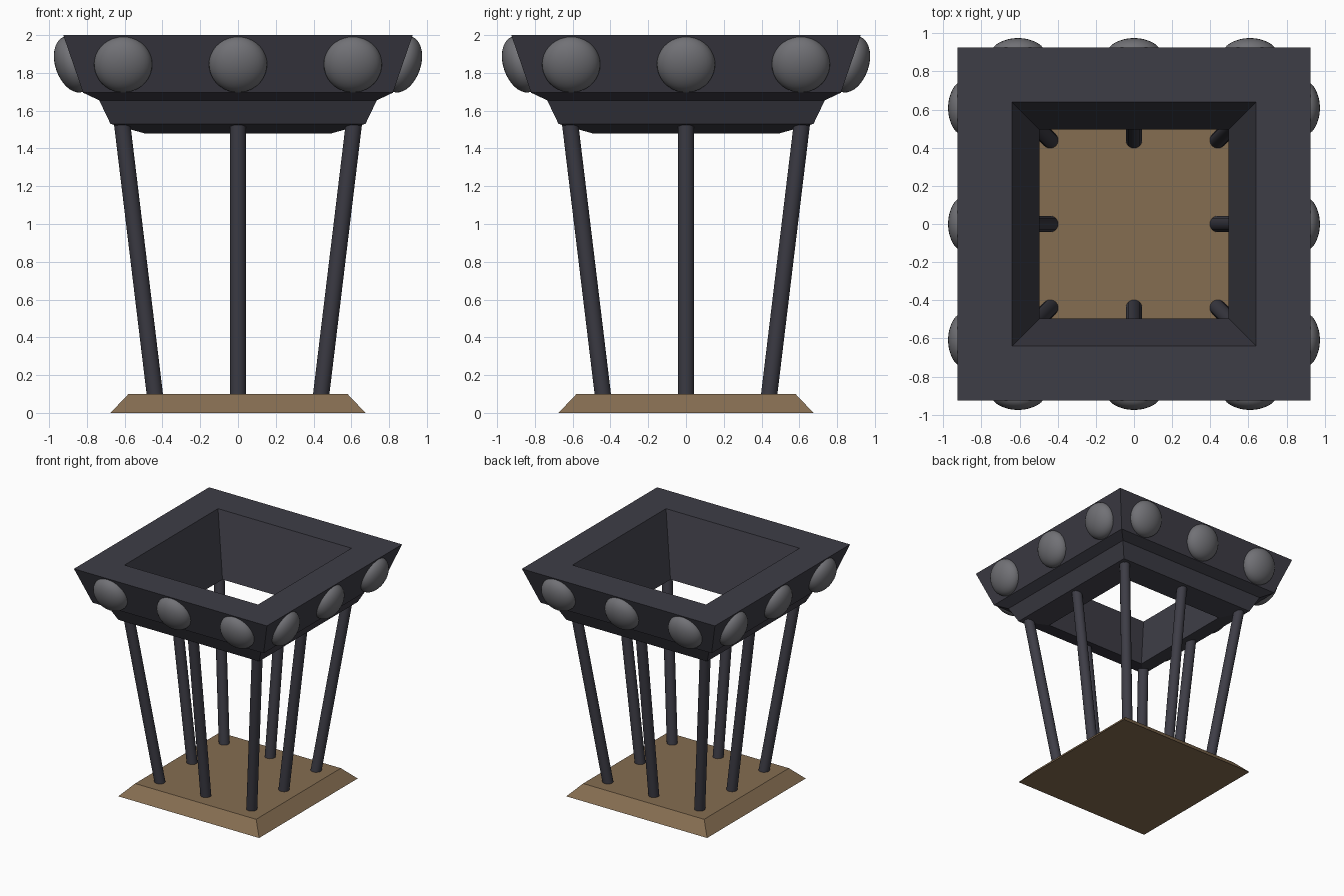
import bpy, bmesh, math
from mathutils import Matrix, Vector

if "Cube" in bpy.data.objects:
    bpy.data.objects.remove(bpy.data.objects["Cube"])


def material(name, rgb):
    m = bpy.data.materials.new(name)
    m.diffuse_color = (*rgb, 1)
    m.use_nodes = True
    m.node_tree.nodes["Principled BSDF"].inputs["Base Color"].default_value = m.diffuse_color
    return m


IRON = material("dark iron", (0.048, 0.047, 0.062))
STUD = material("grey metal", (0.165, 0.165, 0.18))
WOOD = material("brown wood", (0.235, 0.153, 0.083))


def finish(name, bm, mat):
    bmesh.ops.recalc_face_normals(bm, faces=bm.faces)
    me = bpy.data.meshes.new(name)
    bm.to_mesh(me)
    bm.free()
    me.materials.append(mat)
    ob = bpy.data.objects.new(name, me)
    bpy.context.collection.objects.link(ob)
    return ob


def square_rings(name, profile, mat, ring):
    """Sweep a (half width, z) profile round a square; ring=True closes it on itself."""
    bm = bmesh.new()
    corners = [(-1, -1), (1, -1), (1, 1), (-1, 1)]
    loops = [[bm.verts.new((sx * h, sy * h, z)) for sx, sy in corners] for h, z in profile]
    pairs = list(zip(loops, loops[1:]))
    if ring:
        pairs.append((loops[-1], loops[0]))
    else:
        bm.faces.new(loops[0])
        bm.faces.new(loops[-1])
    for a, b in pairs:
        for i in range(4):
            j = (i + 1) % 4
            bm.faces.new((a[i], a[j], b[j], b[i]))
    return finish(name, bm, mat)


# wooden base plate with sloped edge
square_rings("base", [(0.675, 0), (0.58, 0.1)], WOOD, False)

# flared square basket rim: wide upper band, stepped lower band, sloped hole
square_rings("rim", [(0.925, 2.0), (0.82, 1.695), (0.735, 1.655),
                     (0.675, 1.53), (0.495, 1.48), (0.64, 2.0)], IRON, True)

# eight leaning posts
for sx in (-1, 0, 1):
    for sy in (-1, 0, 1):
        if sx == 0 and sy == 0:
            continue
        low = Vector((sx * 0.437, sy * 0.437, 0.07))
        high = Vector((sx * 0.617, sy * 0.617, 1.56))
        axis = high - low
        bm = bmesh.new()
        bmesh.ops.create_cone(bm, cap_ends=True, segments=24, radius1=0.043,
                              radius2=0.043, depth=axis.length)
        for f in bm.faces:
            f.smooth = len(f.verts) == 4
        rot = axis.to_track_quat('Z', 'Y').to_matrix().to_4x4()
        bm.transform(Matrix.Translation((low + high) / 2) @ rot)
        finish(f"post_{sx + 1}{sy + 1}", bm, IRON)

# three flattened studs on each side of the upper band
tilt = math.atan2(0.105, 0.305)
for side in range(4):
    for i in (-1, 0, 1):
        bm = bmesh.new()
        bmesh.ops.create_uvsphere(bm, u_segments=32, v_segments=18, radius=1)
        for f in bm.faces:
            f.smooth = True
        bm.transform(Matrix.Rotation(side * math.pi / 2, 4, 'Z')
                     @ Matrix.Translation((i * 0.608, -0.872, 1.845))
                     @ Matrix.Rotation(tilt, 4, 'X')
                     @ Matrix.Diagonal((0.154, 0.095, 0.154, 1)))
        finish(f"stud_{side}_{i + 1}", bm, STUD)
